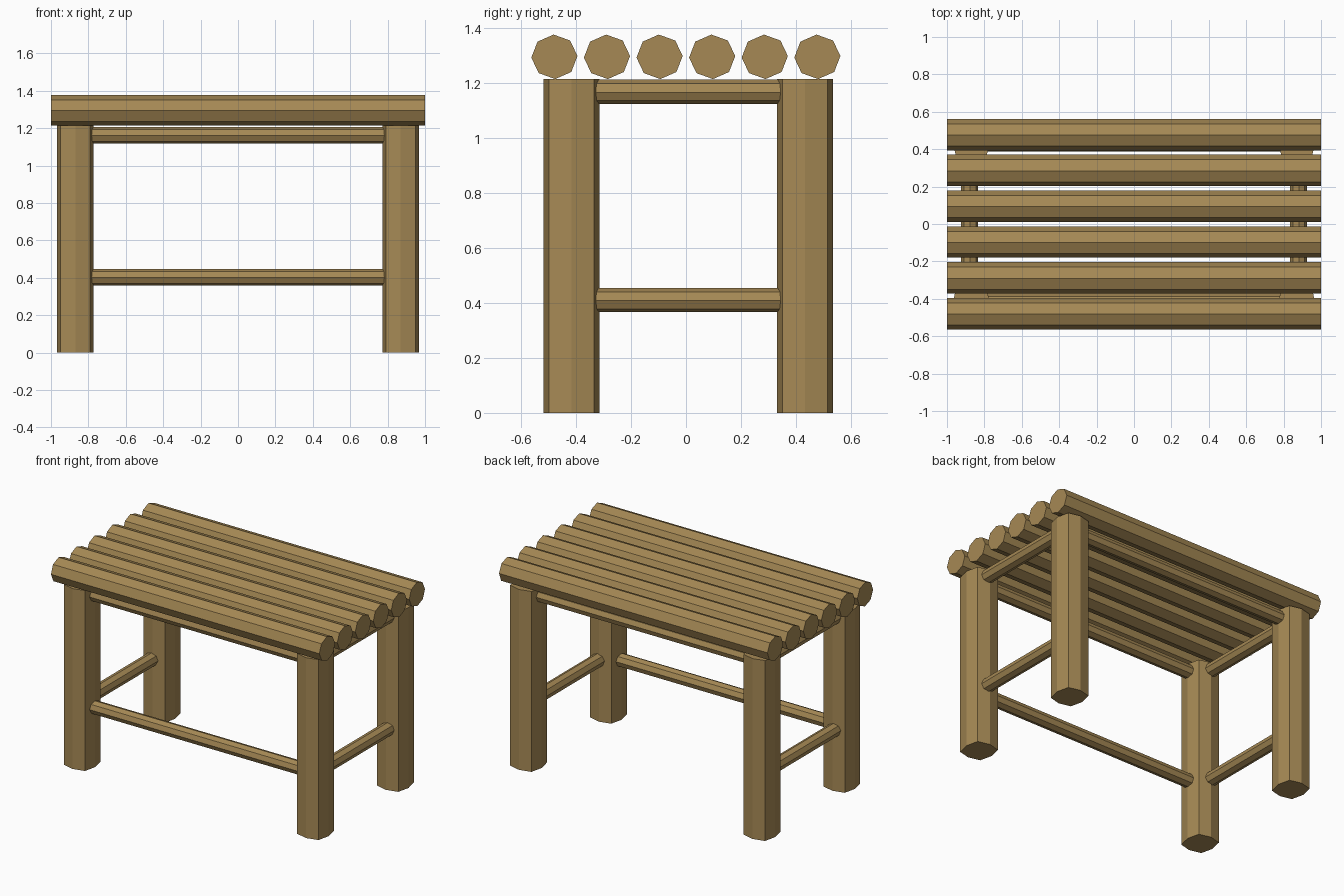
import bpy, bmesh, math
from mathutils import Matrix, Vector

if "Cube" in bpy.data.objects:
    bpy.data.objects.remove(bpy.data.objects["Cube"])

wood = bpy.data.materials.new("wood")
wood.diffuse_color = (0.38, 0.25, 0.09, 1)
wood.use_nodes = True
wood.node_tree.nodes["Principled BSDF"].inputs["Base Color"].default_value = wood.diffuse_color


def prism(name, profile, length, axis, center):
    """Flat-shaded prism: a profile extruded along x, y or z about a centre."""
    bm = bmesh.new()
    face = bm.faces.new([bm.verts.new((u, v, -length / 2)) for u, v in profile])
    ext = bmesh.ops.extrude_face_region(bm, geom=[face])
    new = [e for e in ext["geom"] if isinstance(e, bmesh.types.BMVert)]
    bmesh.ops.translate(bm, verts=new, vec=(0, 0, length))
    # local z goes to the chosen axis, the profile's v stays up
    cols = {"x": ((0, 1, 0), (0, 0, 1), (1, 0, 0)),
            "y": ((-1, 0, 0), (0, 0, 1), (0, 1, 0)),
            "z": ((1, 0, 0), (0, 1, 0), (0, 0, 1))}[axis]
    rot = Matrix(cols).transposed().to_4x4()
    bm.transform(Matrix.Translation(Vector(center)) @ rot)
    bmesh.ops.recalc_face_normals(bm, faces=bm.faces)
    mesh = bpy.data.meshes.new(name)
    bm.to_mesh(mesh)
    bm.free()
    mesh.materials.append(wood)
    obj = bpy.data.objects.new(name, mesh)
    bpy.context.collection.objects.link(obj)
    return obj


def octagon(ru, rv, diagonal=1.0, turn=0.0):
    """Eight points; diagonal scales every second one outwards."""
    pts = []
    for i in range(8):
        a = math.radians(turn) + i * math.pi / 4
        k = diagonal if i % 2 else 1.0
        pts.append((ru * k * math.cos(a), rv * k * math.sin(a)))
    return pts


LEG_X, FRONT_Y, BACK_Y = 0.87, -0.417, 0.433
log = octagon(0.084, 0.081, turn=2)
post = octagon(0.098, 0.102, diagonal=1.14)
pole = octagon(0.045, 0.044, turn=3)

# Seat logs
for i in range(6):
    prism(f"seat_log_{i + 1}", log, 2.0, "x", (0, -0.479 + i * 0.1914, 1.296))

# Legs
for side, sx in (("left", -1), ("right", 1)):
    for end, y in (("front", FRONT_Y), ("back", BACK_Y)):
        prism(f"{end}_{side}_leg", post, 1.215, "z", (sx * LEG_X, y, 0.6075))

# Side rails, upper and lower
for side, sx in (("left", -1), ("right", 1)):
    for level, z in (("upper", 1.169), ("lower", 0.411)):
        prism(f"{side}_{level}_rail", pole, 0.69, "y", (sx * 0.879, 0.012, z))

# Long rails: the lower one is only at the front
for name, y, z in (("front_upper_rail", FRONT_Y, 1.162),
                   ("back_upper_rail", BACK_Y, 1.162),
                   ("front_lower_rail", FRONT_Y, 0.403)):
    prism(name, pole, 1.58, "x", (0, y, z))
